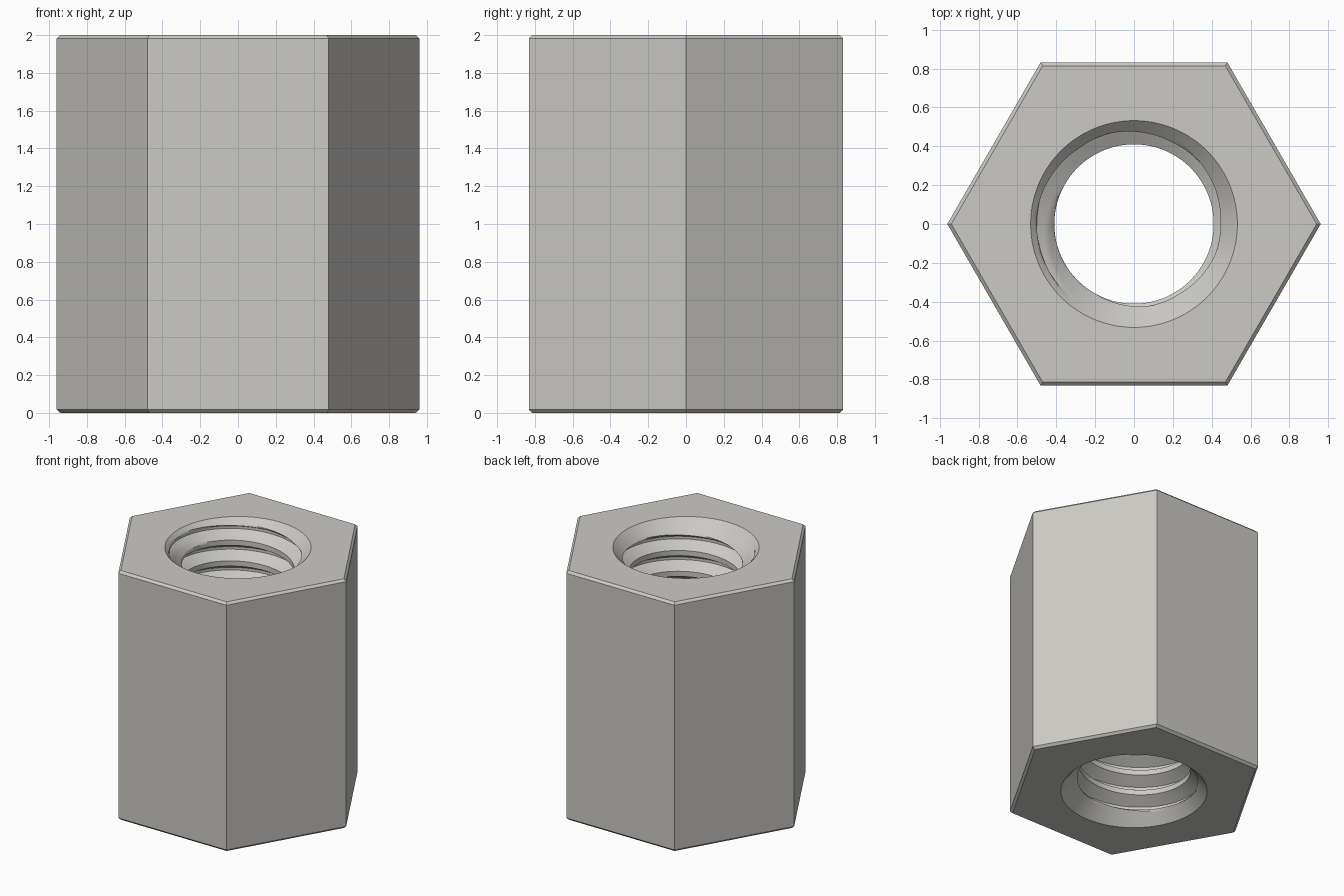
import bpy, bmesh, math

cube = bpy.data.objects.get("Cube")
if cube:
    bpy.data.objects.remove(cube, do_unlink=True)

HEIGHT = 2.0
APOTHEM = 0.832
CHAMFER = 0.018
SINK = 0.532            # countersink radius at each end face
MINOR, MAJOR = 0.41, 0.5
PITCH = MAJOR / 3
STEPS = 16              # rows per thread turn
SIDES = 144             # columns around the axis
CREST_Z = 1.787         # height of a crest at angle zero


def hex_radius(angle, apothem):
    """Radius of a hexagon with corners on the x axis."""
    return apothem / math.cos(angle % (math.pi / 3) - math.pi / 6)


def thread_radius(row):
    """Flat crest, straight flank, flat root."""
    t = abs((row + STEPS // 2) % STEPS - STEPS // 2)
    return MINOR + (MAJOR - MINOR) * min(max((t - 2) / 5, 0), 1)


def section(angle):
    """Closed radial section (radius, height) of the nut at one angle."""
    outer = hex_radius(angle, APOTHEM)
    inset = hex_radius(angle, APOTHEM - CHAMFER)
    points = [(inset, HEIGHT), (outer, HEIGHT - CHAMFER), (outer, CHAMFER), (inset, 0)]
    for row in range(-12 * STEPS, 24):
        z = CREST_Z + PITCH * (row / STEPS + angle / math.tau)
        z = min(max(z, 0), HEIGHT)
        cone = SINK - min(z, HEIGHT - z)
        points.append((max(thread_radius(row), cone), z))
    return points


# Sweep the section round the axis; the helix joins itself after one turn
bm = bmesh.new()
columns = []
for j in range(SIDES + 1):
    a = math.tau * j / SIDES
    columns.append([bm.verts.new((r * math.cos(a), r * math.sin(a), z))
                    for r, z in section(a)])
for left, right in zip(columns, columns[1:]):
    for i in range(len(left)):
        bm.faces.new((left[i - 1], right[i - 1], right[i], left[i]))
bmesh.ops.remove_doubles(bm, verts=bm.verts, dist=0.00002)
bmesh.ops.dissolve_degenerate(bm, edges=bm.edges, dist=0.00002)
bmesh.ops.recalc_face_normals(bm, faces=bm.faces)

mesh = bpy.data.meshes.new("threaded_hex_nut")
bm.to_mesh(mesh)
bm.free()
nut = bpy.data.objects.new("threaded_hex_nut", mesh)
bpy.context.collection.objects.link(nut)

# Plain grey metal
colour = (0.6, 0.59, 0.56, 1)
metal = bpy.data.materials.new("light_grey_metal")
metal.use_nodes = True
metal.diffuse_color = colour
metal.node_tree.nodes["Principled BSDF"].inputs["Base Color"].default_value = colour
mesh.materials.append(metal)

bpy.ops.object.select_all(action="DESELECT")
nut.select_set(True)
bpy.context.view_layer.objects.active = nut
bpy.ops.object.shade_smooth_by_angle(angle=math.radians(30))
